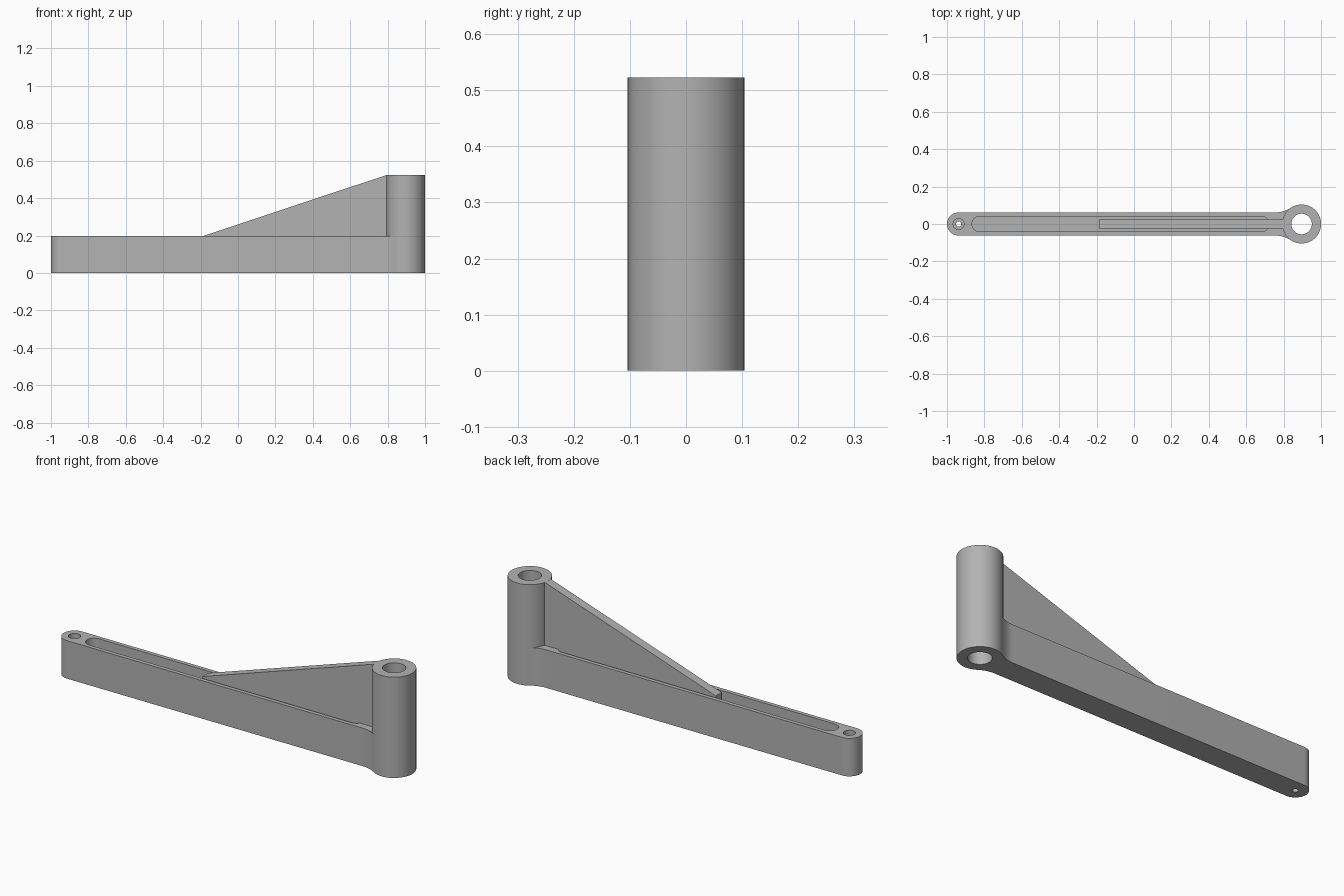
import bpy, bmesh, math
from mathutils import Vector

if "Cube" in bpy.data.objects:
    bpy.data.objects.remove(bpy.data.objects["Cube"], do_unlink=True)

grey = bpy.data.materials.new("plain grey")
grey.use_nodes = True
GREY = (0.45, 0.45, 0.45, 1)
grey.diffuse_color = GREY
grey.node_tree.nodes["Principled BSDF"].inputs["Base Color"].default_value = GREY

ARM_H, BOSS_H, FLOOR = 0.197, 0.523, 0.06
ARM_R, BOSS_R = 0.062, 0.104
PIN_X, BOSS_X = -0.938, 0.896


def arc(cx, cy, r, a0, a1, n=24):
    """Points on an arc, angles in degrees."""
    angles = [math.radians(a0 + (a1 - a0) * i / n) for i in range(n + 1)]
    return [(cx + r * math.cos(a), cy + r * math.sin(a)) for a in angles]


def prism(name, outline, low, high, axis="z"):
    """Extrude a closed outline along z, or an x-z outline along y."""
    place = (lambda p, h: (p[0], p[1], h)) if axis == "z" else (lambda p, h: (p[0], h, p[1]))
    bm = bmesh.new()
    face = bm.faces.new([bm.verts.new(place(p, low)) for p in outline])
    top = bmesh.ops.extrude_face_region(bm, geom=[face])["geom"]
    shift = Vector(place((0, 0), high - low))
    bmesh.ops.translate(bm, vec=shift, verts=[g for g in top if isinstance(g, bmesh.types.BMVert)])
    bmesh.ops.recalc_face_normals(bm, faces=bm.faces)
    mesh = bpy.data.meshes.new(name)
    bm.to_mesh(mesh)
    bm.free()
    mesh.materials.append(grey)
    obj = bpy.data.objects.new(name, mesh)
    bpy.context.collection.objects.link(obj)
    return obj


def disc(name, x, r, low, high, n=72):
    return prism(name, arc(x, 0, r, 0, 360, n)[:-1], low, high)


def combine(base, tool, operation):
    """Boolean the tool into the base and discard it."""
    mod = base.modifiers.new(operation, "BOOLEAN")
    mod.operation, mod.solver, mod.object = operation, "EXACT", tool
    bpy.context.view_layer.objects.active = base
    bpy.ops.object.modifier_apply(modifier=mod.name)
    bpy.data.objects.remove(tool, do_unlink=True)


# Arm: round outer end, concave fillets flaring into the boss
fillet_x = 0.757
dx = BOSS_X - fillet_x
fillet_r = (dx ** 2 + ARM_R ** 2 - BOSS_R ** 2) / (2 * (BOSS_R - ARM_R))
end = math.degrees(math.atan2(-(ARM_R + fillet_r), dx))
flare = arc(fillet_x, ARM_R + fillet_r, fillet_r, -90, end, 12)
outline = arc(PIN_X, 0, ARM_R, 90, 270) + [(x, -y) for x, y in flare]
outline += [(BOSS_X, -0.06), (BOSS_X, 0.06)] + flare[::-1]
arm = prism("bracket_arm", outline, 0, ARM_H)

# Long slot sunk into the top of the arm
slot_r = 0.041
slot = arc(-0.825, 0, slot_r, 90, 270) + arc(0.682, 0, slot_r, -90, 90)
combine(arm, prism("slot_cutter", slot, FLOOR, ARM_H + 0.1), "DIFFERENCE")

# Tall boss
combine(arm, disc("boss", BOSS_X, BOSS_R, 0, BOSS_H, 96), "UNION")

# Sloping rib standing in the slot and running up to the boss top
rib = [(-0.188, FLOOR - 0.02), (-0.188, ARM_H), (0.793, BOSS_H),
       (0.825, BOSS_H - 0.02), (0.825, FLOOR - 0.02)]
combine(arm, prism("rib", rib, -0.024, 0.024, "y"), "UNION")

# Boss bore and stepped pin hole
combine(arm, disc("bore_cutter", BOSS_X, 0.055, -0.1, 0.7), "DIFFERENCE")
combine(arm, disc("pin_cutter", PIN_X, 0.014, -0.1, 0.4, 32), "DIFFERENCE")
combine(arm, disc("counterbore_cutter", PIN_X, 0.029, FLOOR, 0.4, 48), "DIFFERENCE")

bpy.ops.object.select_all(action="DESELECT")
arm.select_set(True)
bpy.context.view_layer.objects.active = arm
bpy.ops.object.shade_smooth_by_angle(angle=math.radians(25))
